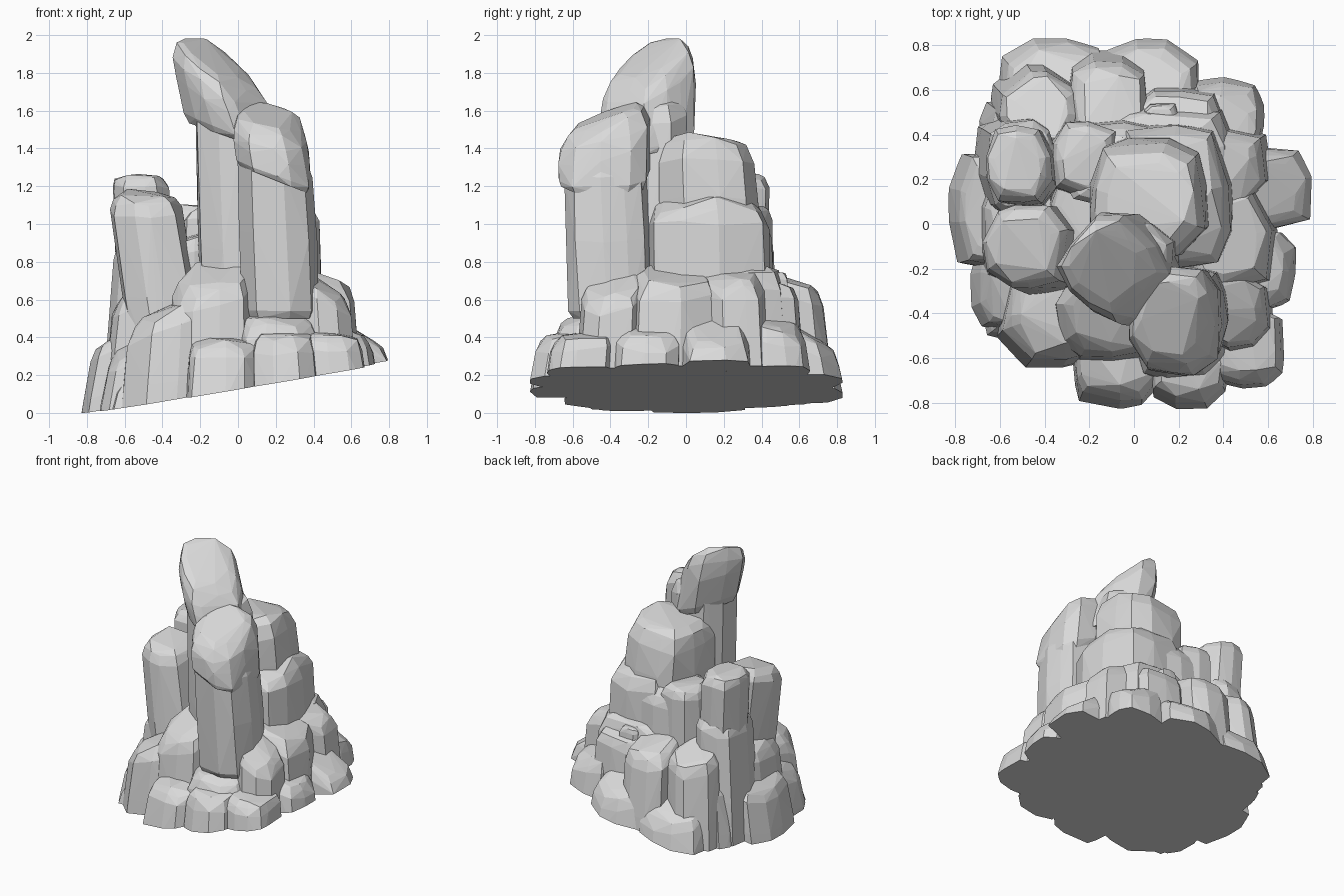
import bpy
import bmesh
import math
import random
from mathutils import Vector

if "Cube" in bpy.data.objects:
    bpy.data.objects.remove(bpy.data.objects["Cube"], do_unlink=True)

random.seed(4)

# One stone colour for the whole formation
stone = bpy.data.materials.new("grey_stone")
stone.use_nodes = True
stone_colour = (0.7, 0.7, 0.7, 1)
stone.diffuse_color = stone_colour
stone.node_tree.nodes["Principled BSDF"].inputs["Base Color"].default_value = stone_colour

# The formation is sliced flat by one tilted ground plane
ground_point = Vector((0, 0, 0.14))
ground_normal = Vector((-0.17, -0.02, 1))


def rock(name, base, top, size, low=-0.2, high=0.5, slope=(0, 0), floor=(0, 0), twist=0, sides=10):
    """Faceted boulder: a hull around jittered rings, with a tilted cap and underside."""
    bm = bmesh.new()
    edge = min(size)
    height = high - low
    # height of each ring and its width
    rings = [(low, 0.92), (low + 0.2 * edge, 0.99), (low + height * 0.5, 1),
             (high - 0.45 * edge, 0.96), (high - 0.12 * edge, 0.84), (high, 0.66)]
    start = random.random()
    angles = [(i + start + random.uniform(-0.3, 0.3)) * math.tau / sides for i in range(sides)]
    bulges = [random.uniform(0.96, 1.05) for _ in angles]
    for level, width in rings:
        t = (level - low) / height
        for angle, bulge in zip(angles, bulges):
            c, s = math.cos(angle), math.sin(angle)
            square = (abs(c) ** 3.5 + abs(s) ** 3.5) ** (-1 / 3.5)
            reach = width * bulge * square * random.uniform(0.97, 1.03)
            u, v = c * size[0] * reach, s * size[1] * reach
            dx = u * math.cos(twist) - v * math.sin(twist)
            dy = u * math.sin(twist) + v * math.cos(twist)
            tilt = (slope[0] * dx + slope[1] * dy + random.uniform(-0.1, 0.1) * edge) * t
            tilt += (floor[0] * dx + floor[1] * dy) * (1 - t)
            bm.verts.new((base[0] + (top[0] - base[0]) * t + dx,
                          base[1] + (top[1] - base[1]) * t + dy,
                          level + tilt))
    hull = bmesh.ops.convex_hull(bm, input=bm.verts[:])
    loose = [v for v in hull["geom_interior"] if isinstance(v, bmesh.types.BMVert)]
    bmesh.ops.delete(bm, geom=loose, context="VERTS")
    # cut away everything under the ground plane and close the cut
    bmesh.ops.bisect_plane(bm, geom=bm.verts[:] + bm.edges[:] + bm.faces[:],
                           plane_co=ground_point, plane_no=ground_normal, clear_inner=True)
    rim = [e for e in bm.edges if e.is_boundary]
    if rim:
        bmesh.ops.holes_fill(bm, edges=rim, sides=0)
    bmesh.ops.recalc_face_normals(bm, faces=bm.faces[:])
    mesh = bpy.data.meshes.new(name)
    bm.to_mesh(mesh)
    bm.free()
    mesh.materials.append(stone)
    obj = bpy.data.objects.new(name, mesh)
    bpy.context.collection.objects.link(obj)


def boulder(name, centre, size, high, slope=(0, 0)):
    """Rock that stands on the ground plane and leans in towards the middle."""
    foot, crown = [(centre[0] * k, centre[1] * k) for k in (1.07, 0.94)]
    rock(name, foot, crown, size, high=high, slope=slope)


# Hidden core that joins the base
boulder("core_mound", (0, 0), (0.56, 0.58), 0.47)

# Leaning main spire
rock("spire_column", (0.04, -0.2), (-0.03, -0.19), (0.21, 0.2), 0.1, 1.66, (-0.2, 0.2))
rock("spire_tip", (-0.02, -0.2), (-0.12, -0.19), (0.21, 0.22), 1.45, 1.86, (-0.58, 0.45),
     (-0.35, 0), math.pi / 4, 12)

# Front column and its cap
rock("front_column", (0.23, -0.39), (0.19, -0.43), (0.2, 0.22), 0.5, 1.38, (-0.3, 0))
rock("front_column_cap", (0.2, -0.43), (0.16, -0.42), (0.2, 0.24), 1.23, 1.57, (-0.15, 0.45),
     (-0.4, 0), sides=12)

# Stepped tower behind the spire
rock("rear_tower_top", (0.08, 0.12), (0.05, 0.09), (0.26, 0.27), 0.8, 1.44, (0.15, 0), sides=12)
boulder("rear_tower_middle", (0.16, 0.12), (0.28, 0.34), 1.12)
boulder("rear_tower_back", (-0.07, 0.27), (0.25, 0.2), 1.06, (0, -0.3))
boulder("rear_tower_foot", (0.15, 0.32), (0.31, 0.22), 0.76)
boulder("rear_tower_side", (-0.24, 0.06), (0.15, 0.17), 0.93, (0.3, 0))

# Twin columns on the right-hand side
rock("side_column_front", (-0.34, -0.14), (-0.5, -0.1), (0.19, 0.19), 0.1, 1.15, (0, 0.2))
rock("side_column_back", (-0.46, 0.24), (-0.52, 0.27), (0.15, 0.17), 0.2, 1.26)
rock("side_column_inner", (-0.22, 0.28), (-0.22, 0.29), (0.15, 0.18), 0.3, 1.09)
boulder("side_column_buttress", (-0.53, 0.27), (0.17, 0.21), 0.92, (0.2, 0))
boulder("side_column_foot", (-0.53, 0), (0.17, 0.27), 0.66, (0.5, 0))

# Middle tier of boulders
boulder("front_large_boulder", (-0.37, -0.42), (0.24, 0.21), 0.55, (0.4, 0.1))
boulder("front_wedge", (-0.13, -0.42), (0.22, 0.21), 0.74, (0.25, 0.5))
boulder("front_ledge", (0.22, -0.53), (0.22, 0.19), 0.51, (0, 0.2))
boulder("left_front_block", (0.47, -0.41), (0.15, 0.16), 0.68, (-0.6, 0.2))
boulder("left_middle_block", (0.44, -0.08), (0.2, 0.23), 0.73, (-0.3, 0))
boulder("left_rear_block", (0.43, 0.26), (0.18, 0.18), 0.73, (-0.3, 0))
boulder("back_left_block", (0.2, 0.45), (0.2, 0.17), 0.71, (0, -0.3))
boulder("back_middle_block", (-0.12, 0.57), (0.18, 0.19), 0.7, (0, -0.3))
boulder("back_right_block", (-0.44, 0.53), (0.18, 0.18), 0.7, (0, -0.3))

# Low ring of boulders at the ground
boulder("ring_front_middle", (-0.07, -0.63), (0.21, 0.19), 0.38, (0, 0.1))
boulder("ring_front_left", (0.25, -0.66), (0.18, 0.18), 0.42, (0, 0.2))
boulder("ring_left_front", (0.52, -0.57), (0.17, 0.18), 0.42, (-0.1, 0.1))
boulder("ring_left_small", (0.62, -0.21), (0.13, 0.17), 0.43, (-0.4, 0))
boulder("ring_left_point", (0.62, 0.16), (0.21, 0.19), 0.45, (-0.55, 0))
boulder("ring_left_back", (0.42, 0.48), (0.18, 0.18), 0.48, (-0.2, -0.2))
boulder("ring_back_middle", (0.06, 0.64), (0.23, 0.21), 0.43, (0, -0.5))
boulder("ring_back_right", (-0.36, 0.63), (0.24, 0.21), 0.36, (0, -0.5))
boulder("ring_right_back", (-0.58, 0.41), (0.1, 0.13), 0.45)
boulder("ring_right_middle", (-0.67, 0.06), (0.14, 0.25), 0.41, (0.6, 0))
boulder("ring_right_front", (-0.59, -0.29), (0.13, 0.18), 0.36, (0.6, 0.2))
boulder("ring_right_corner", (-0.54, -0.4), (0.14, 0.13), 0.2, (0.2, 0.2))

# Chips wedged into the gaps
boulder("back_chip", (0.13, 0.5), (0.08, 0.07), 0.74)
rock("tower_chip", (-0.07, 0.29), (-0.07, 0.29), (0.06, 0.06), 0.8, 1.14)
